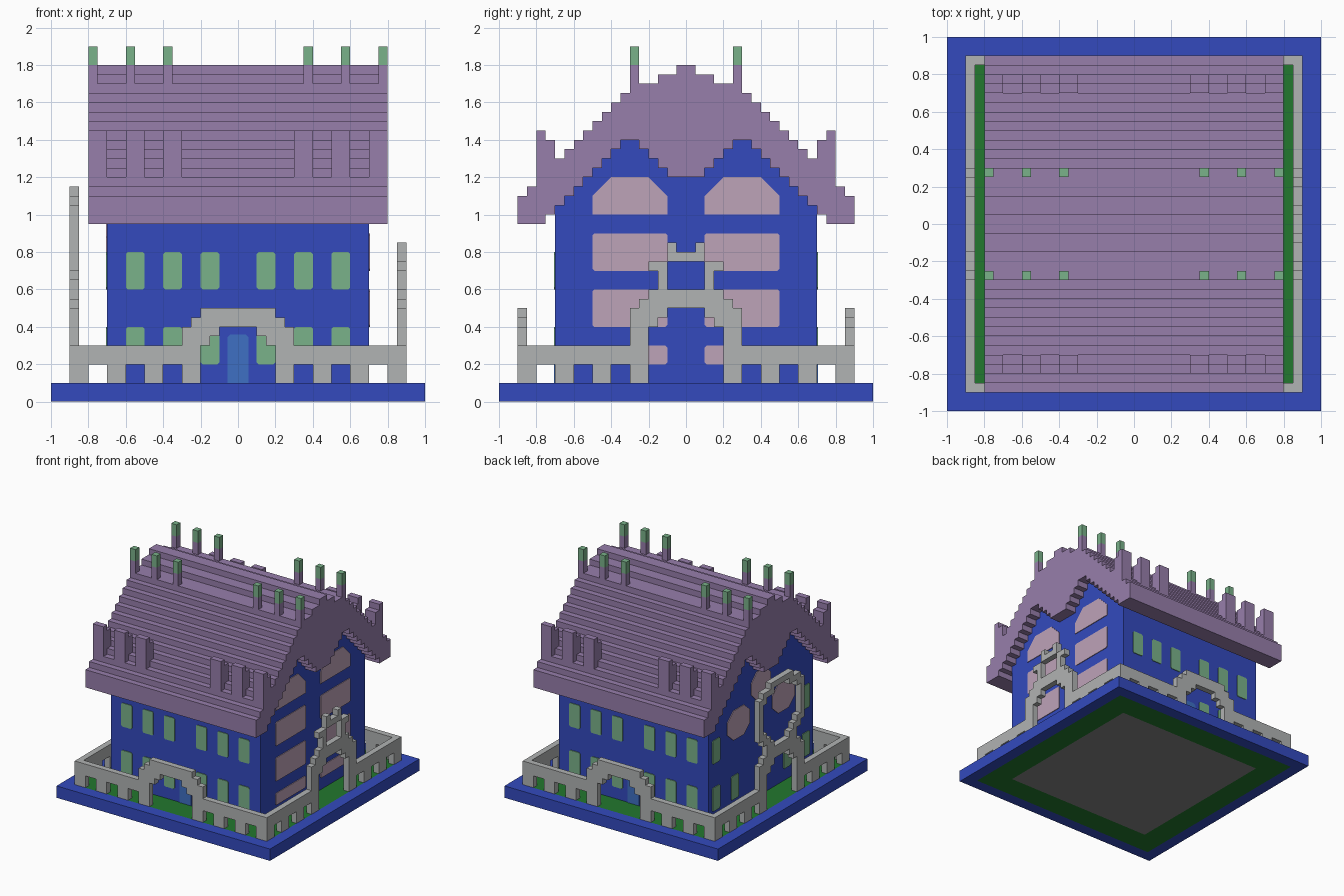
import bpy, bmesh, math
from mathutils import Vector

cube = bpy.data.objects.get("Cube")
if cube:
    bpy.data.objects.remove(cube, do_unlink=True)


def material(name, rgb):
    lin = [(c / 255 / 12.92) if c < 11 else ((c / 255 + 0.055) / 1.055) ** 2.4 for c in rgb]
    m = bpy.data.materials.new(name)
    m.diffuse_color = (*lin, 1)
    m.use_nodes = True
    m.node_tree.nodes["Principled BSDF"].inputs["Base Color"].default_value = (*lin, 1)
    return m


BLUE = material("wall blue", (51, 74, 190))
PURPLE = material("roof purple", (151, 126, 171))
GRASS = material("grass green", (34, 120, 46))
STONE = material("stone grey", (177, 179, 179))
FLOOR = material("floor grey", (130, 130, 130))
PINK = material("pink glass", (190, 163, 185))
MINT = material("mint glass", (122, 178, 138))
DOOR = material("door blue", (62, 112, 196))


def finish(bm, name, mat):
    bmesh.ops.recalc_face_normals(bm, faces=bm.faces[:])
    me = bpy.data.meshes.new(name)
    bm.to_mesh(me)
    bm.free()
    me.materials.append(mat)
    ob = bpy.data.objects.new(name, me)
    bpy.context.collection.objects.link(ob)
    return ob


def boxes(name, mat, items):
    """One object from boxes given as (x0, x1, y0, y1, z0, z1)."""
    bm = bmesh.new()
    for x0, x1, y0, y1, z0, z1 in items:
        vs = bmesh.ops.create_cube(bm, size=1)["verts"]
        for v in vs:
            v.co = ((x0 + x1) / 2 + v.co.x * (x1 - x0),
                    (y0 + y1) / 2 + v.co.y * (y1 - y0),
                    (z0 + z1) / 2 + v.co.z * (z1 - z0))
    return finish(bm, name, mat)


def extrude(name, mat, points, axis, a, b):
    """Extrude a 2D outline (u, z) along x or y from a to b."""
    bm = bmesh.new()
    place = (lambda u, z: (a, u, z)) if axis == "x" else (lambda u, z: (u, a, z))
    face = bm.faces.new([bm.verts.new(place(u, z)) for u, z in points])
    res = bmesh.ops.extrude_face_region(bm, geom=[face])
    move = Vector((b - a, 0, 0)) if axis == "x" else Vector((0, b - a, 0))
    bmesh.ops.translate(bm, vec=move, verts=[g for g in res["geom"] if isinstance(g, bmesh.types.BMVert)])
    return finish(bm, name, mat)


def steps(start, heights):
    """Symmetric stepped outline from heights of 0.05 wide columns."""
    half = []
    for i, z in enumerate(heights):
        y = start + 0.05 * i
        if not half or half[-1][1] != z:
            if half:
                half.append((y, half[-1][1]))
            half.append((y, z))
    return half + [(-y, z) for y, z in reversed(half)]


def frame(name, mat, outer, inner):
    o, i = outer, inner
    boxes(name, mat, [(-o, o, -o, -i, 0, .1), (-o, o, i, o, 0, .1),
                      (-o, -i, -i, i, 0, .1), (i, o, -i, i, 0, .1)])


# Ground
frame("base_border", BLUE, 1.0, 0.9)
frame("lawn", GRASS, 0.9, 0.7)
boxes("house_floor", FLOOR, [(-.7, .7, -.7, .7, 0, .1)])

# House body with twin gables, and the stepped roof over it
gable = [1.05, 1.1, 1.15, 1.2, 1.25, 1.3, 1.35, 1.4, 1.4, 1.35, 1.3, 1.25, 1.2, 1.2]
tops = [1.1 + .05 * i for i in range(13)] + [1.7, 1.7, 1.75, 1.75, 1.8]
tops = [round(t, 2) for t in tops]
extrude("house_walls", BLUE, [(-.7, .1)] + steps(-.7, gable) + [(.7, .1)], "x", -.7, .7)
under = steps(-.9, [.95, .95, .95, 1.0] + gable)
extrude("roof", PURPLE, steps(-.9, tops) + under[::-1], "x", -.8, .8)

# Raised blocks along the eaves, and roof posts with coloured tips
blocks, posts, tips = [], [], []
for sx in (-1, 1):
    for sy in (-1, 1):
        for x in (.3, .5, .7):
            xs = sorted((sx * x, sx * (x + .1)))
            blocks.append((*xs, *sorted((sy * .75, sy * .8)), 1.15, 1.45))
            blocks.append((*xs, *sorted((sy * .7, sy * .75)), 1.2, 1.4))
        for x in (.35, .55, .75):
            xy = (*sorted((sx * x, sx * (x + .05))), *sorted((sy * .25, sy * .3)))
            posts.append((*xy, 1.65, 1.8))
            tips.append((*xy, 1.8, 1.9))
boxes("eave_blocks", PURPLE, blocks)
boxes("roof_posts", PURPLE, posts)
boxes("roof_post_tips", MINT, tips)


# Fences: each half as (u0, u1, z0, z1), mirrored across the middle
def fence(name, axis, side, arch, end):
    rects = arch + [(.3, end, .2, .3), (.4, .5, .1, .2), (.6, .7, .1, .2), (.8, end, .1, .2)]
    depth = sorted((side * .85, side * .9))
    items = []
    for u0, u1, z0, z1 in rects:
        for s in (-1, 1):
            us = sorted((s * u0, s * u1))
            xy = (*depth, *us) if axis == "x" else (*us, *depth)
            items.append((*xy, z0, z1))
    boxes(name, STONE, items)


low_arch = [(.25, .3, .1, .4), (.2, .25, .1, .45), (.15, .2, .3, .5),
            (.1, .15, .35, .5), (0, .1, .4, .5)]
side_arch = [(.25, .3, .1, .5), (.2, .25, .1, .55), (.15, .2, .4, .6),
             (.1, .15, .45, .6), (0, .1, .5, .6)]
crown = [(.1, .15, .6, .75), (.15, .2, .7, .75), (0, .1, .75, .8), (.05, .1, .8, .85)]
ring = [(.1, .2, .6, .65), (.15, .25, .65, .7), (.2, .3, .7, .75), (.25, .3, .75, 1.0),
        (.2, .3, 1.0, 1.05), (.1, .25, 1.05, 1.1), (0, .15, 1.1, 1.15)]
fence("front_fence", "y", -1, low_arch, .9)
fence("back_fence", "y", 1, low_arch, .9)
fence("left_fence", "x", 1, side_arch + crown, .85)
fence("right_fence", "x", -1, side_arch + ring, .85)


# Window plates with clipped corners
def pane(name, mat, axis, side, u0, u1, z0, z1, cu=.01, cz=.01, cut_bottom=True):
    pts = [(u0 + cu, z1), (u0, z1 - cz), (u0, z0 + cz), (u0 + cu, z0),
           (u1 - cu, z0), (u1, z0 + cz), (u1, z1 - cz), (u1 - cu, z1)]
    if not cut_bottom:
        pts[2:6] = [(u0, z0), (u1, z0)]
    extrude(name, mat, pts, axis, side * .7, side * .706)


for side, label in ((-1, "front"), (1, "back")):
    pane(label + "_door", DOOR, "y", side, -.055, .055, .1, .36, .015, .015, False)
    for s in (-1, 1):
        for c in (.15, .35, .55):
            for z in (.2, .6):
                pane(label + "_window", MINT, "y", side, s * c - .05, s * c + .05, z, z + .2)

for s in (-1, 1):
    c = s * .3
    # Wide windows on the left side
    for z0, z1 in ((.2, .3), (.4, .6), (.7, .9)):
        pane("left_window", PINK, "x", 1, c - .2, c + .2, z0, z1)
    pane("left_gable_window", PINK, "x", 1, c - .2, c + .2, 1.0, 1.2, .1, .1, False)
    # Eight-sided and narrow windows on the right side
    pane("right_octagon_window", PINK, "x", -1, c - .15, c + .15, .7, .95, .08, .07)
    for u, z in ((.6, .6), (.6, .2), (.35, .2)):
        pane("right_window", MINT, "x", -1, s * u - .05, s * u + .05, z, z + .2)
pane("right_top_octagon_window", PINK, "x", -1, -.13, .13, .92, 1.16, .07, .07)
